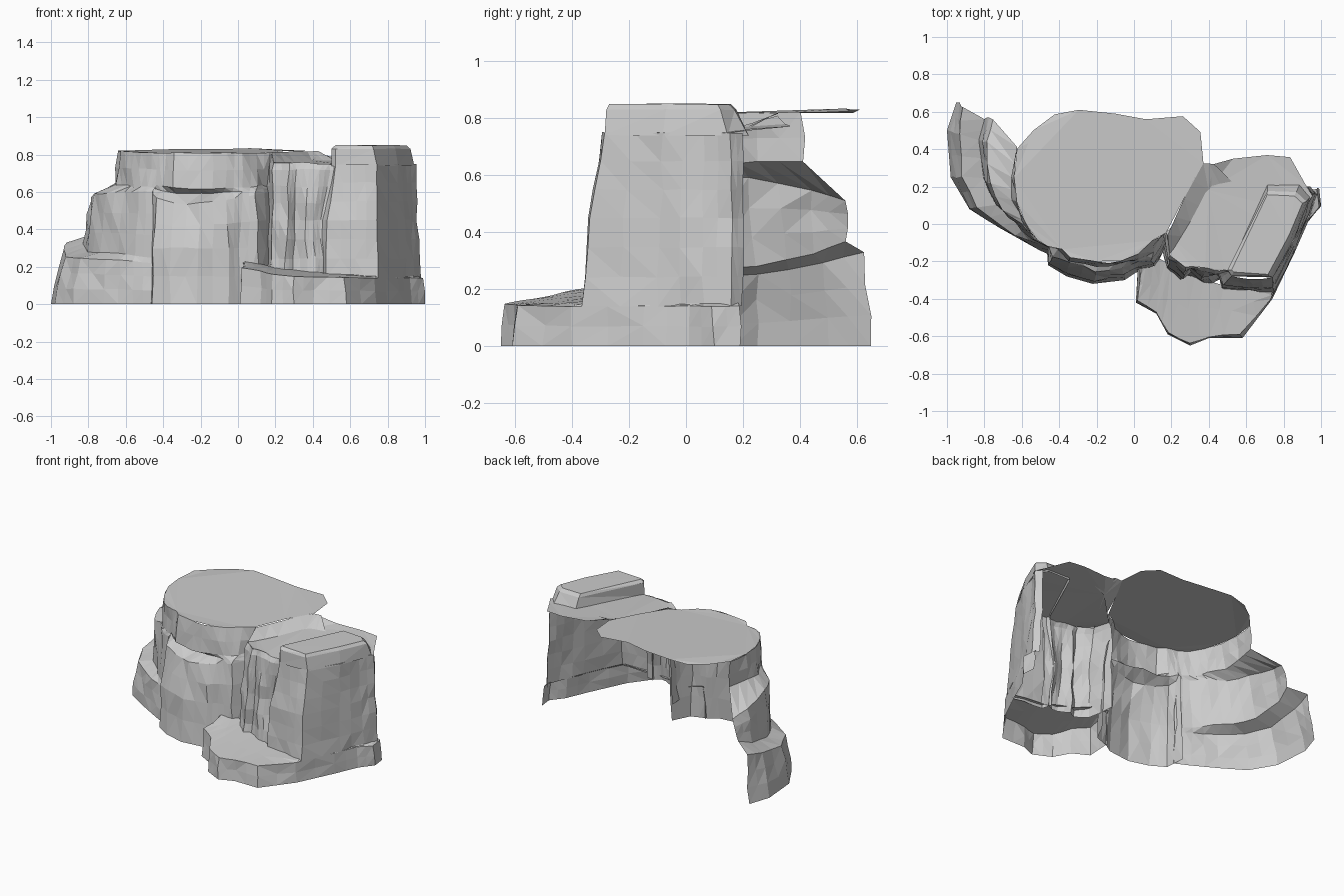
import bpy
import bmesh
from mathutils import Vector, noise

cube = bpy.data.objects.get("Cube")
if cube:
    bpy.data.objects.remove(cube, do_unlink=True)

# One stone colour
stone = bpy.data.materials.new("grey_stone")
stone.use_nodes = True
STONE_COLOUR = (0.6, 0.6, 0.6, 1)
stone.diffuse_color = STONE_COLOUR
stone.node_tree.nodes["Principled BSDF"].inputs["Base Color"].default_value = STONE_COLOUR


def weather(point, strength):
    """Shift a point by noise that depends on its place, so seams still meet."""
    if point.z < 0.001:
        return point
    shift = noise.noise_vector(point * 9) * strength
    shift.z *= 0.4
    return point + shift


def finish(name, bm):
    bmesh.ops.triangulate(bm, faces=bm.faces[:])
    mesh = bpy.data.meshes.new(name)
    bm.to_mesh(mesh)
    bm.free()
    mesh.materials.append(stone)
    obj = bpy.data.objects.new(name, mesh)
    bpy.context.collection.objects.link(obj)
    return obj


def along(values, t):
    """Piecewise linear value at t (0 to 1) through evenly spaced values."""
    place = t * (len(values) - 1)
    i = min(int(place), len(values) - 2)
    return values[i] + (values[i + 1] - values[i]) * (place - i)


def level_points(heights, path, cuts):
    """Plan path in hundredths at varying height, with extra points per segment."""
    count = (len(path) - 1) * cuts
    xs, ys = zip(*path)
    return [Vector((along(xs, i / count), along(ys, i / count),
                    along(heights, i / count))) / 100 for i in range(count + 1)]


def rock_wall(name, levels, steps, cuts=2, strength=0.018):
    """Loft a sheet of rock upward through the levels."""
    rings = [level_points(heights, path, cuts) for heights, path in levels]
    rows = [rings[0]]
    for low, high, step in zip(rings, rings[1:], steps):
        for s in range(1, step + 1):
            rows.append([a.lerp(b, s / step) for a, b in zip(low, high)])
    bm = bmesh.new()
    grid = [[bm.verts.new(weather(p, strength)) for p in row] for row in rows]
    for low, high in zip(grid, grid[1:]):
        for i in range(len(low) - 1):
            bm.faces.new((low[i], low[i + 1], high[i + 1], high[i]))
    return finish(name, bm)


def rock_cap(name, outline, strength=0.018):
    """Flat top from (x, y, z) points in hundredths, anticlockwise from above."""
    bm = bmesh.new()
    bm.faces.new([bm.verts.new(weather(Vector(p) / 100, strength)) for p in outline])
    return finish(name, bm)


# Stepped terraces on the right flank of the cliff
rock_wall("stepped_terraces", [
    ((0, 0), [(-95, 65), (-100, 50), (-98, 25), (-88, 8), (-72, -2), (-56, -11), (-46, -16)]),
    ((33, 25, 24, 22), [(-91, 62), (-94, 48), (-92, 25), (-84, 9), (-70, -2), (-56, -9), (-46, -14)]),
    ((37, 28, 27, 25), [(-80, 57), (-83, 45), (-80, 24), (-74, 10), (-64, 1), (-55, -8), (-45, -13)]),
    ((51, 59, 60, 60), [(-76, 56), (-79, 43), (-77, 22), (-71, 8), (-61, 0), (-53, -9), (-45, -12)]),
    ((65, 62), [(-63, 41), (-66, 25), (-65, 13), (-60, 3), (-55, -5), (-48, -10), (-44, -11)]),
    ((82, 81), [(-62, 41), (-64, 25), (-63, 12), (-58, 1), (-52, -8), (-46, -12), (-38, -13)]),
], steps=[3, 1, 3, 1, 2])

# Bulging buttress in the middle, with a notch under its brow
rock_wall("centre_buttress", [
    ((0, 0), [(-47, -8), (-46, -22), (-36, -28), (-22, -32), (-5, -30), (1, -26), (12, -22), (18, -10)]),
    ((30, 30), [(-47, -8), (-45, -21), (-36, -26), (-21, -30), (-5, -28), (1, -24), (11, -22), (18, -8)]),
    ((60, 53, 57, 60), [(-46, -8), (-43, -18), (-34, -20), (-20, -25), (-6, -24), (2, -21), (9, -20), (18, -4)]),
    ((62, 59, 60, 62), [(-45, -9), (-40, -14), (-33, -15), (-20, -14), (-8, -19), (2, -20), (9, -18), (18, -3)]),
    ((64, 62, 62, 64), [(-45, -10), (-40, -14), (-35, -20), (-20, -23), (-7, -21), (2, -19), (10, -14), (18, -3)]),
    ((81, 81), [(-46, -12), (-38, -13), (-34, -18), (-20, -21), (-6, -20), (2, -17), (10, -9), (17, -4)]),
], steps=[2, 2, 1, 1, 2])

# Fluted block between the buttress and the pillar
rock_wall("fluted_block", [
    ((14, 14), [(14, -6), (17, -24), (25, -30), (30, -27), (37, -32), (42, -32), (46, -29), (52, -30)]),
    ((45, 45), [(15, -4), (18, -22), (26, -28), (30, -24), (36, -29), (40, -28), (44, -26), (50, -28)]),
    ((72, 72), [(16, -3), (19, -19), (27, -25), (31, -23), (38, -26), (44, -27), (49, -25), (54, -26)]),
    ((76, 75), [(17, -4), (20, -17), (27, -23), (31, -22), (38, -24), (44, -25), (49, -24), (54, -25)]),
], steps=[3, 3, 1])

# Broad plateau, and the lower shelf that slopes away from it
rock_cap("high_plateau", [
    (-62, 41, 82), (-64, 25, 82), (-63, 12, 82), (-58, 1, 81), (-52, -8, 81), (-46, -12, 81),
    (-38, -13, 81), (-34, -18, 81), (-20, -21, 81), (-6, -20, 81), (2, -17, 81), (10, -9, 81),
    (17, -4, 81), (27, 14, 82), (37, 33, 82), (35, 50, 82), (26, 58, 82), (7, 56, 83),
    (-10, 59, 83), (-30, 61, 83), (-42, 59, 82), (-54, 50, 82), (-55, 44, 82)])
rock_wall("plateau_step", [
    ((75, 77), [(17, -4), (20, -17), (31, 2), (40, 18), (53, 23)]),
    ((81, 82), [(17, -4), (18, -5), (27, 14), (37, 33), (42, 32)])], steps=[1])
rock_cap("low_shelf", [
    (17, -4, 75), (20, -17, 76), (27, -23, 76), (31, -22, 75), (38, -24, 75), (44, -25, 75),
    (49, -24, 75), (54, -25, 75), (74, -28, 75), (85, -8, 75), (90, 6, 75), (95, 16, 75),
    (92, 21, 76), (84, 36, 77), (70, 37, 77), (53, 34, 78), (42, 32, 81), (40, 18, 77)])

# Tall square pillar and its raised crown
rock_wall("pillar_wall", [
    ((14, 14), [(45, -27), (47, -35), (62, -36), (75, -36), (87, -10), (94, 6), (98, 16), (95, 20)]),
    ((45, 45), [(45, -26), (48, -32), (63, -34), (74, -34), (86, -9), (92, 6), (96, 16), (93, 20)]),
    ((75, 75), [(51, -22), (52, -28), (62, -29), (74, -29), (85, -8), (90, 6), (95, 16), (92, 20)]),
], steps=[3, 3], strength=0.012)
rock_wall("pillar_crown", [
    ((74, 74), [(50, -25), (52, -28), (74, -29), (85, -8), (94, 15), (89, 22), (71, 22), (50, -25)]),
    ((83, 83), [(50, -25), (52, -28), (73, -28), (84, -7), (92, 12), (87, 17), (71, 18), (50, -25)]),
    ((85, 85), [(52, -25), (53, -26), (72, -27), (83, -6), (90, 11), (86, 15), (71, 16), (52, -25)]),
], steps=[1, 1], cuts=1, strength=0.01)
rock_cap("pillar_top", [(52, -25, 85), (53, -26, 85), (72, -27, 85), (83, -6, 85),
                        (90, 11, 85), (86, 15, 85), (71, 16, 85)], strength=0.01)

# Low ledge wrapping the foot of the block and pillar
rock_wall("foot_ledge", [
    ((0, 0), [(2, -24), (1, -42), (12, -48), (18, -59), (30, -65), (40, -61), (58, -61),
              (74, -40), (86, -15), (93, 1), (100, 10), (99, 19)]),
    ((21, 15, 14, 14), [(3, -24), (2, -41), (12, -47), (18, -58), (30, -64), (40, -60), (57, -59),
                        (73, -40), (85, -15), (92, 1), (99, 9), (98, 19)]),
    ((24, 19, 15, 15), [(2, -23), (7, -22), (14, -18), (19, -22), (28, -27), (38, -29), (48, -33),
                        (74, -35), (86, -10), (93, 4), (96, 11), (96, 19)]),
], steps=[2, 2], strength=0.012)
